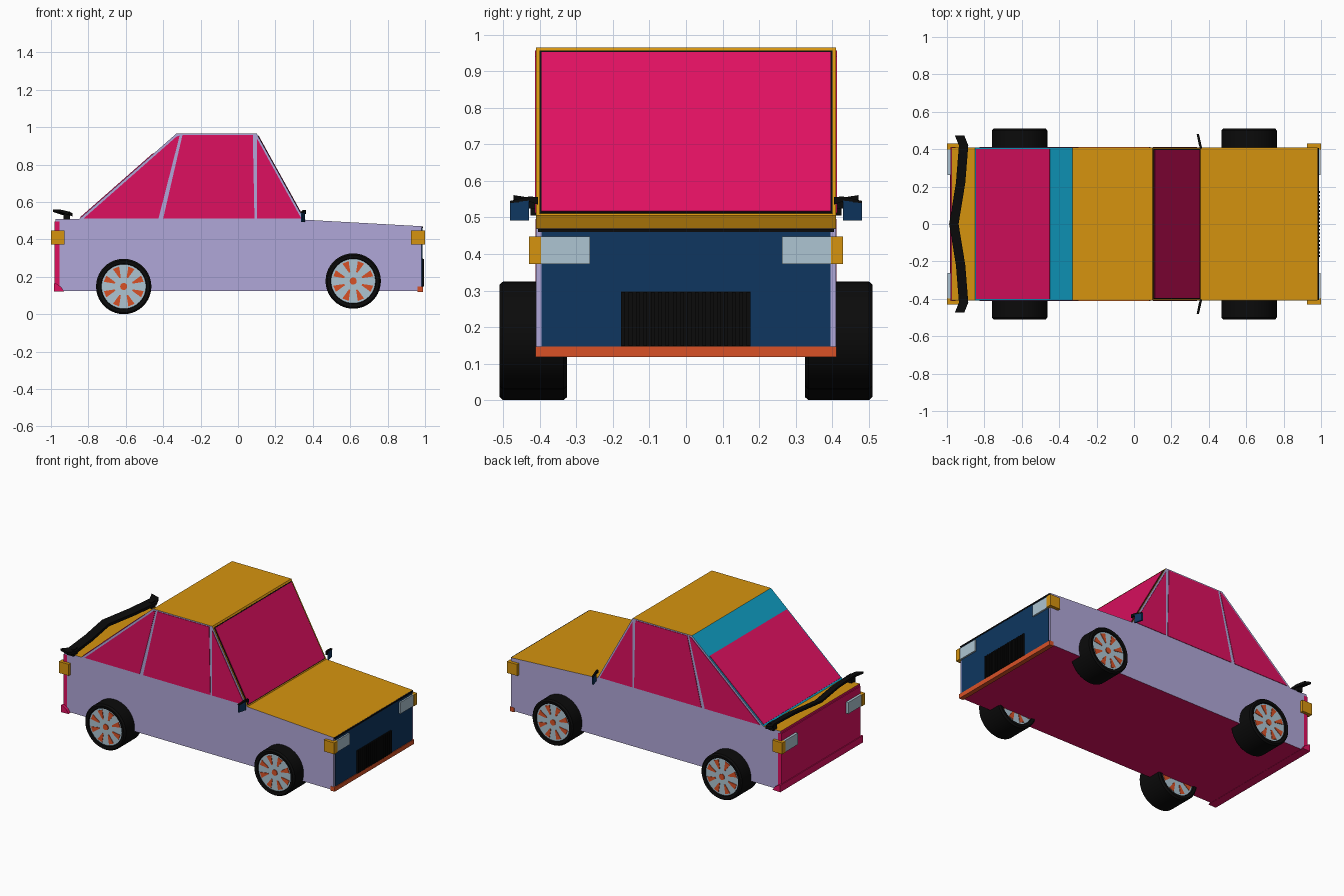
import bpy, bmesh, math
from mathutils import Vector

if "Cube" in bpy.data.objects:
    bpy.data.objects.remove(bpy.data.objects["Cube"])


def material(name, hexcol):
    m = bpy.data.materials.new(name)
    c = [int(hexcol[i:i + 2], 16) / 255 for i in (0, 2, 4)]
    m.diffuse_color = [v / 12.92 if v <= 0.04045 else ((v + 0.055) / 1.055) ** 2.4 for v in c] + [1]
    m.use_nodes = True
    m.node_tree.nodes["Principled BSDF"].inputs["Base Color"].default_value = m.diffuse_color
    return m


LAV = material("lavender paint", "B0A7D8")
CRIM = material("crimson", "DE1060")
ORANGE = material("amber orange", "D6940F")
NAVY = material("navy", "0E3660")
RED = material("red orange", "D85126")
PALE = material("pale grey blue", "AEC5D2")
CYAN = material("cyan", "0F9DC2")
BLACK = material("black", "0B0B0B")


def finish(name, bm, mats, smooth=False):
    bmesh.ops.recalc_face_normals(bm, faces=bm.faces)
    me = bpy.data.meshes.new(name)
    bm.to_mesh(me)
    bm.free()
    ob = bpy.data.objects.new(name, me)
    bpy.context.collection.objects.link(ob)
    for m in mats:
        me.materials.append(m)
    if smooth:
        bpy.ops.object.select_all(action='DESELECT')
        ob.select_set(True)
        bpy.context.view_layer.objects.active = ob
        bpy.ops.object.shade_smooth_by_angle(angle=math.radians(35))
    return ob


def prism(name, pts, offset, mat):
    """Polygon of 3D points extruded along an offset vector."""
    bm = bmesh.new()
    f = bm.faces.new([bm.verts.new(p) for p in pts])
    g = bmesh.ops.extrude_face_region(bm, geom=[f])
    vs = [v for v in g['geom'] if isinstance(v, bmesh.types.BMVert)]
    bmesh.ops.translate(bm, verts=vs, vec=Vector(offset))
    return finish(name, bm, [mat])


def box(name, x, y, z, mat):
    pts = [(x[0], y[0], z[0]), (x[1], y[0], z[0]), (x[1], y[1], z[0]), (x[0], y[1], z[0])]
    return prism(name, pts, (0, 0, z[1] - z[0]), mat)


def lathe(name, profile, cx, cz, side, mat, n=40):
    """Spin (radius, y) points around the wheel axle."""
    bm = bmesh.new()
    vs = [bm.verts.new((cx + r, side * y, cz)) for r, y in profile]
    es = [bm.edges.new(p) for p in zip(vs, vs[1:])]
    bmesh.ops.spin(bm, geom=vs + es, cent=(cx, 0, cz), axis=(0, 1, 0),
                   angle=math.tau, steps=n, use_merge=True)
    bmesh.ops.remove_doubles(bm, verts=bm.verts, dist=1e-5)
    return finish(name, bm, [mat], True)


# Body shell: side profile pulled across the width, coloured by face direction
profile = [(-0.965, 0.125), (0.982, 0.125), (0.982, 0.47), (0.355, 0.505),
           (0.10, 0.965), (-0.33, 0.965), (-0.85, 0.508), (-0.975, 0.51)]
body = prism("body_shell", [(x, -0.41, z) for x, z in profile], (0, 0.82, 0), LAV)
for m in (ORANGE, CRIM, CYAN):
    body.data.materials.append(m)
for p in body.data.polygons:
    n = p.normal
    if abs(n.y) > 0.5 or n.x > 0.95:
        p.material_index = 0
    elif n.z < -0.5 or n.x < -0.9:
        p.material_index = 2
    elif n.x < -0.4:
        p.material_index = 3
    else:
        p.material_index = 1


# Windscreen and rear window: plates lying on the sloped faces
def sloped_glass(name, a, b, half, thick, mat):
    n = Vector((b[1] - a[1], 0, a[0] - b[0])).normalized()
    if n.z < 0:
        n = -n
    pts = [(a[0], -half, a[1]), (a[0], half, a[1]), (b[0], half, b[1]), (b[0], -half, b[1])]
    prism(name, pts, n * thick, mat)


def front_slope(z):
    return (0.355 - (z - 0.505) * 0.255 / 0.46, z)


def rear_slope(x):
    return (x, 0.508 + (x + 0.85) * 0.457 / 0.52)


sloped_glass("windscreen_seal", front_slope(0.511), front_slope(0.955), 0.401, 0.002, BLACK)
sloped_glass("windscreen", front_slope(0.515), front_slope(0.95), 0.395, 0.004, CRIM)
sloped_glass("rear_window", rear_slope(-0.842), rear_slope(-0.45), 0.40, 0.004, CRIM)

# Side windows on both sides
windows = {
    "rear_side_window": [(-0.825, 0.512), (-0.425, 0.512), (-0.312, 0.955), (-0.328, 0.95)],
    "door_window": [(-0.40, 0.512), (0.088, 0.512), (0.079, 0.957), (-0.297, 0.957)],
    "front_side_window": [(0.101, 0.512), (0.338, 0.512), (0.101, 0.94)],
}
for side, tag in ((-1, "right"), (1, "left")):
    for name, pts in windows.items():
        prism(f"{name}_{tag}", [(x, side * 0.409, z) for x, z in pts], (0, side * 0.004, 0), CRIM)

# Nose: panel, trim, bumper strip and ribbed grille
box("nose_panel", (0.98, 0.986), (-0.395, 0.395), (0.145, 0.46), NAVY)
box("nose_trim", (0.975, 0.988), (-0.405, 0.405), (0.46, 0.469), BLACK)
box("front_bumper", (0.96, 0.99), (-0.412, 0.412), (0.118, 0.147), RED)
box("grille", (0.98, 0.989), (-0.178, 0.176), (0.147, 0.298), BLACK)
for i in range(18):
    y = -0.172 + i * 0.343 / 17
    box("grille_bar", (0.985, 0.995), (y - 0.005, y + 0.005), (0.149, 0.296), BLACK)

# Tail: panel and bumper
box("tail_panel", (-0.98, -0.955), (-0.411, 0.411), (0.13, 0.495), CRIM)
prism("rear_bumper", [(-0.985, -0.43, 0.12), (-0.93, -0.43, 0.122), (-0.945, -0.43, 0.145),
                      (-0.975, -0.43, 0.165), (-0.985, -0.43, 0.165)], (0, 0.86, 0), CRIM)

for s, tag in ((-1, "right"), (1, "left")):
    # Lamps and wrap-around corner indicators
    lamp_y, corner_y, z = (s * 0.262, s * 0.398), (s * 0.396, s * 0.43), (0.373, 0.448)
    box(f"headlight_{tag}", (0.975, 0.996), lamp_y, z, PALE)
    box(f"tail_light_{tag}", (-0.996, -0.97), lamp_y, z, PALE)
    box(f"front_indicator_{tag}", (0.925, 1.0), corner_y, z, ORANGE)
    box(f"rear_indicator_{tag}", (-1.0, -0.928), corner_y, z, ORANGE)
    # Door mirror: bent plate on a thin arm
    prism(f"mirror_{tag}", [(0.348, s * 0.43, 0.492), (0.336, s * 0.482, 0.492),
                            (0.336, s * 0.482, 0.54), (0.348, s * 0.43, 0.546)], (0.01, 0, 0), NAVY)
    prism(f"mirror_arm_{tag}", [(0.352, s * 0.405, 0.535), (0.352, s * 0.405, 0.556),
                                (0.345, s * 0.43, 0.557), (0.335, s * 0.482, 0.545),
                                (0.335, s * 0.482, 0.539), (0.345, s * 0.43, 0.544)],
          (0.012, 0, 0), BLACK)
    # Spoiler foot
    box(f"spoiler_foot_{tag}", (-0.932, -0.897), (s * 0.385, s * 0.425), (0.505, 0.55), BLACK)

# Spoiler blade: swept ribbon across the boot; stations are (y, rear x, z)
half = [(0.0, -0.988, 0.552), (0.22, -0.952, 0.55), (0.42, -0.936, 0.545), (0.472, -0.957, 0.553)]
stations = [(-y, x, z) for y, x, z in reversed(half[1:])] + half
bm = bmesh.new()
rings = [[bm.verts.new(p) for p in ((x, y, z - 0.006), (x + 0.05, y, z - 0.022),
                                    (x + 0.05, y, z - 0.004), (x, y, z + 0.008))]
         for y, x, z in stations]
for a, b in zip(rings, rings[1:]):
    for i in range(4):
        j = (i + 1) % 4
        bm.faces.new((a[i], a[j], b[j], b[i]))
bm.faces.new(rings[0])
bm.faces.new(rings[-1])
finish("spoiler_blade", bm, [BLACK])

# Wheels: tyre, rim, eight slots and a hub cap
tyre = [(0.118, 0.338), (0.122, 0.328), (0.139, 0.325), (0.148, 0.335), (0.148, 0.50),
        (0.139, 0.51), (0.122, 0.507), (0.118, 0.496)]
rim = [(0, 0.338), (0.12, 0.338), (0.12, 0.498), (0, 0.498)]
for axle, cx, cz in (("rear", -0.611, 0.148), ("front", 0.616, 0.177)):
    for s, tag in ((-1, "right"), (1, "left")):
        lathe(f"{axle}_tyre_{tag}", tyre, cx, cz, s, BLACK)
        lathe(f"{axle}_rim_{tag}", rim, cx, cz, s, PALE)
        for y, d in ((0.497, 0.004), (0.339, -0.004)):
            for k in range(8):
                a = (k + 0.5) * math.tau / 8
                pts = []
                for r, w in ((0.05, -0.004), (0.108, -0.018), (0.108, 0.018), (0.05, 0.004)):
                    pts.append((cx + r * math.cos(a) - w * math.sin(a), s * y,
                                cz + r * math.sin(a) + w * math.cos(a)))
                prism(f"{axle}_rim_slot_{tag}", pts, (0, s * d, 0), RED)
            lathe(f"{axle}_hub_{tag}", [(0, y), (0.019, y), (0.019, y + 1.5 * d), (0, y + 1.5 * d)],
                  cx, cz, s, RED, 16)
